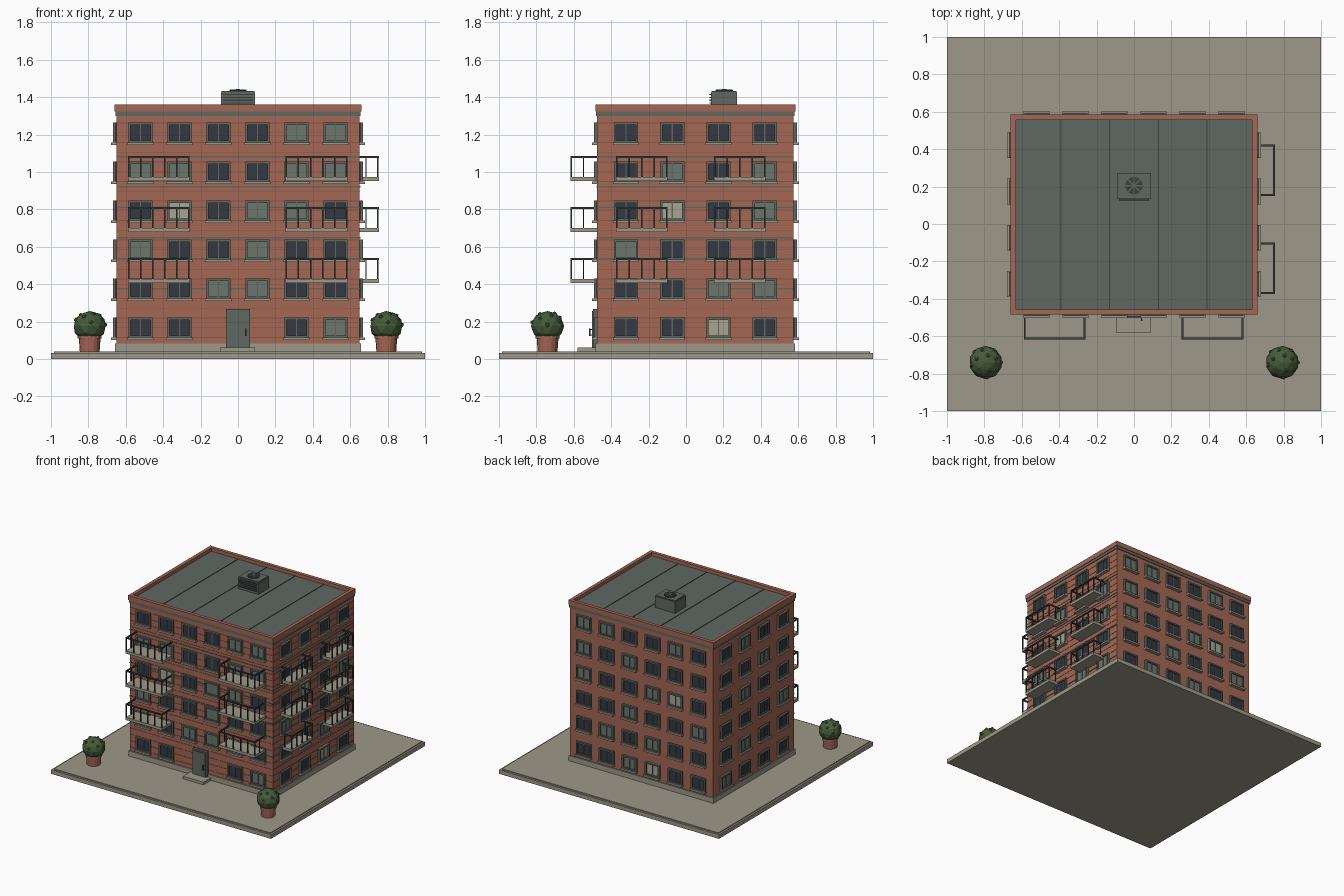
import bpy, bmesh, math
from mathutils import Matrix, Vector

if "Cube" in bpy.data.objects:
    bpy.data.objects.remove(bpy.data.objects["Cube"])

COL = {
    "brick": (0.37, 0.135, 0.09), "concrete": (0.34, 0.315, 0.25),
    "slate_green": (0.115, 0.14, 0.12), "dark_glass": (0.035, 0.04, 0.052),
    "curtain_glass": (0.15, 0.18, 0.145), "lit_glass": (0.40, 0.37, 0.28),
    "dark_metal": (0.04, 0.05, 0.046), "foliage": (0.06, 0.105, 0.04),
    "leaf_tip": (0.10, 0.14, 0.10), "mortar": (0.24, 0.09, 0.062),
}
MATS = {}
for n, c in COL.items():
    MATS[n] = bpy.data.materials.new(n)
    MATS[n].diffuse_color = (*c, 1)

parts = {}


def part(name, mat):
    """Mesh collecting all pieces of one named part."""
    if name not in parts:
        parts[name] = (bmesh.new(), mat)
    return parts[name][0]


def box(name, mat, x0, x1, y0, y1, z0, z1):
    m = Matrix.Translation(((x0 + x1) / 2, (y0 + y1) / 2, (z0 + z1) / 2)) @ \
        Matrix.Diagonal((abs(x1 - x0), abs(y1 - y0), abs(z1 - z0), 1))
    bmesh.ops.create_cube(part(name, mat), size=1, matrix=m)


def cone(name, mat, x, y, z0, z1, r0, r1, n=16):
    bmesh.ops.create_cone(part(name, mat), cap_ends=True, segments=n, radius1=r0,
                          radius2=r1, depth=z1 - z0,
                          matrix=Matrix.Translation((x, y, (z0 + z1) / 2)))


X, Y0, Y1 = 0.65, -0.475, 0.575


def wall(name, mat, side, u0, u1, z0, z1, d0, d1):
    """Box on a wall: u along the wall, d outward from it."""
    if side == "front":
        box(name, mat, u0, u1, Y0 - d1, Y0 - d0, z0, z1)
    elif side == "back":
        box(name, mat, u0, u1, Y1 + d0, Y1 + d1, z0, z1)
    elif side == "right":
        box(name, mat, X + d0, X + d1, u0, u1, z0, z1)
    else:
        box(name, mat, -X - d1, -X - d0, u0, u1, z0, z1)


# paved base
box("paving_base", "concrete", -1, 1, -1, 1, 0, 0.033)
box("paving_top", "concrete", -0.985, 0.985, -0.985, 0.985, 0.033, 0.04)

# building body, plinth, cornice and parapet
box("building_body", "brick", -X, X, Y0, Y1, 0.04, 1.325)
box("plinth", "concrete", -X - .008, X + .008, Y0 - .008, Y1 + .008, 0.04, 0.083)
box("cornice", "slate_green", -X - .006, X + .006, Y0 - .006, Y1 + .006, 1.3, 1.322)
px, py0, py1, t = X + .01, Y0 - .01, Y1 + .01, 0.028
for a, b in ((-px, -px + t), (px - t, px)):
    box("parapet", "brick", a, b, py0, py1, 1.322, 1.36)
for a, b in ((py0, py0 + t), (py1 - t, py1)):
    box("parapet", "brick", -px + t, px - t, a, b, 1.322, 1.36)

# flat roof with seams
box("roof", "slate_green", -px + t, px - t, py0 + t, py1 - t, 1.322, 1.332)
for x in (-0.39, -0.13, 0.13, 0.39):
    box("roof_seams", "dark_metal", x - .003, x + .003, py0 + t, py1 - t, 1.332, 1.335)

# string bands and brick courses on the two street sides
for side, a, b in (("front", -X, X), ("right", Y0, Y1)):
    for z in (1.08, 0.92, 0.81, 0.647, 0.535, 0.374):
        wall("string_bands", "slate_green", side, a, b, z - .004, z + .004, 0, .004)
    for i in range(23):
        z = 0.115 + i * 0.0521
        wall("brick_courses", "mortar", side, a, b, z - .002, z + .002, 0, .002)

# windows: rows from the top floor down; d dark, c curtain, l lit, - none
XS = [-0.521 + 0.2085 * i for i in range(6)]
YS = [0.05 + 0.2475 * (i - 1.5) for i in range(4)]
GRID = {
    "front": (XS, "ddddcc ccddcc dldccd cddcdd ddccdd dd--dc"),
    "right": (YS, "dddd dcdc dldc cddd ddcc ddld"),
    "back": (XS, "dcddcc dddcdc dlcddc cddcdd ddcdcd ddlcdd"),
    "left": (YS, "ddcd dcdd ddcd cddd ddcd dddc"),
}
GLASS = {"d": "dark_glass", "c": "curtain_glass", "l": "lit_glass"}
W, H = 0.065, 0.053
for side, (us, rows) in GRID.items():
    for r, row in enumerate(rows.split()):
        z = 0.1685 + 0.2085 * (5 - r)
        for u, k in zip(us, row):
            if k == "-":
                continue
            g = GLASS[k]
            wall(g + "_panes", g, side, u - W, u + W, z - H, z + H, 0, .007)
            f = ("window_frames", "slate_green", side)
            wall(*f, u - W, u + W, z + H - .012, z + H, 0, .018)
            wall(*f, u - W, u + W, z - H, z - H + .01, 0, .018)
            wall(*f, u - W, u - W + .012, z - H + .01, z + H - .012, 0, .018)
            wall(*f, u + W - .012, u + W, z - H + .01, z + H - .012, 0, .018)
            wall(*f, u - .003, u + .003, z - H + .01, z + H - .012, 0, .012)
            wall("window_sills", "concrete", side, u - W - .004, u + W + .004,
                 z - H - .014, z - H, 0, .028)

# balconies: slab, handrail and balusters
for side, centre, w, dep, n in (("front", -0.424, 0.33, 0.143, 5), ("front", 0.42, 0.33, 0.143, 5),
                                ("right", -0.237, 0.275, 0.103, 4), ("right", 0.288, 0.275, 0.103, 4)):
    a, b = centre - w / 2, centre + w / 2
    for z in (0.417, 0.69, 0.963):
        wall("balcony_slabs", "concrete", side, a, b, z - .011, z + .011, 0, dep)
        top = z + 0.122
        rail = ("balcony_rails", "dark_metal", side)
        wall(*rail, a, b, top - .01, top, dep - .01, dep)
        for e in (a, b - .01):
            wall(*rail, e, e + .01, top - .01, top, 0, dep - .01)
            wall(*rail, e + .002, e + .008, z + .011, top - .01, dep - .072, dep - .066)
        for i in range(n + 1):
            u = a + .004 + (w - .008) * i / n
            wall(*rail, u - .004, u + .004, z + .011, top - .01, dep - .009, dep - .001)

# entrance: step, door and handle
box("entrance_step", "concrete", -0.095, 0.092, -0.58, Y0, 0.04, 0.062)
wall("entrance_door", "slate_green", "front", -0.064, 0.064, 0.062, 0.267, 0, .022)
wall("door_leaf", "slate_green", "front", -0.053, 0.053, 0.062, 0.256, .022, .028)
wall("door_handle", "dark_metal", "front", 0.037, 0.045, 0.122, 0.162, .036, .043)
for z in (0.126, 0.154):
    wall("door_handle", "dark_metal", "front", 0.038, 0.044, z, z + .005, .028, .036)

# rooftop air unit with louvres and fan
box("air_unit", "slate_green", -0.092, 0.092, 0.133, 0.273, 1.332, 1.425)
box("air_unit_lid", "slate_green", -0.088, 0.088, 0.137, 0.269, 1.425, 1.432)
for i in range(5):
    z = 1.35 + i * 0.015
    box("air_unit_louvres", "dark_metal", -0.08, 0.08, 0.126, 0.133, z, z + .006)
cone("fan_ring", "dark_metal", 0, 0.205, 1.432, 1.437, 0.046, 0.046, 24)
cone("fan_hub", "slate_green", 0, 0.205, 1.437, 1.442, 0.012, 0.012, 12)
for i in range(8):
    m = Matrix.Translation((0, 0.205, 1.4385)) @ Matrix.Rotation(i * math.pi / 4, 4, "Z") @ \
        Matrix.Translation((0.027, 0, 0)) @ Matrix.Diagonal((0.034, 0.008, 0.003, 1))
    bmesh.ops.create_cube(part("fan_blades", "slate_green"), size=1, matrix=m)

# two potted shrubs
for x in (-0.793, 0.793):
    y = -0.74
    cone("plant_pots", "brick", x, y, 0.04, 0.11, 0.053, 0.058)
    cone("plant_pots", "brick", x, y, 0.11, 0.128, 0.064, 0.064)
    c = Vector((x, y, 0.175))
    s = Matrix.Diagonal((0.089, 0.089, 0.081, 1))
    bmesh.ops.create_icosphere(part("shrub_crowns", "foliage"), subdivisions=2, radius=1,
                               matrix=Matrix.Translation(c) @ s)
    for i in range(12):
        az, el = i * 2.4, 0.1 + 0.09 * i
        d = Vector((math.cos(az) * math.cos(el), math.sin(az) * math.cos(el), math.sin(el)))
        bmesh.ops.create_icosphere(part("shrub_leaf_tips", "leaf_tip"), subdivisions=1, radius=0.012,
                                   matrix=Matrix.Translation(c + s.to_3x3() @ d * 0.94))

# turn the collected parts into objects
for name, (bm, mat) in parts.items():
    me = bpy.data.meshes.new(name)
    bm.to_mesh(me)
    bm.free()
    me.materials.append(MATS[mat])
    bpy.context.collection.objects.link(bpy.data.objects.new(name, me))

for m in bpy.data.materials:
    if m.users and not m.is_grease_pencil:
        m.use_nodes = True
        m.node_tree.nodes["Principled BSDF"].inputs["Base Color"].default_value = m.diffuse_color
